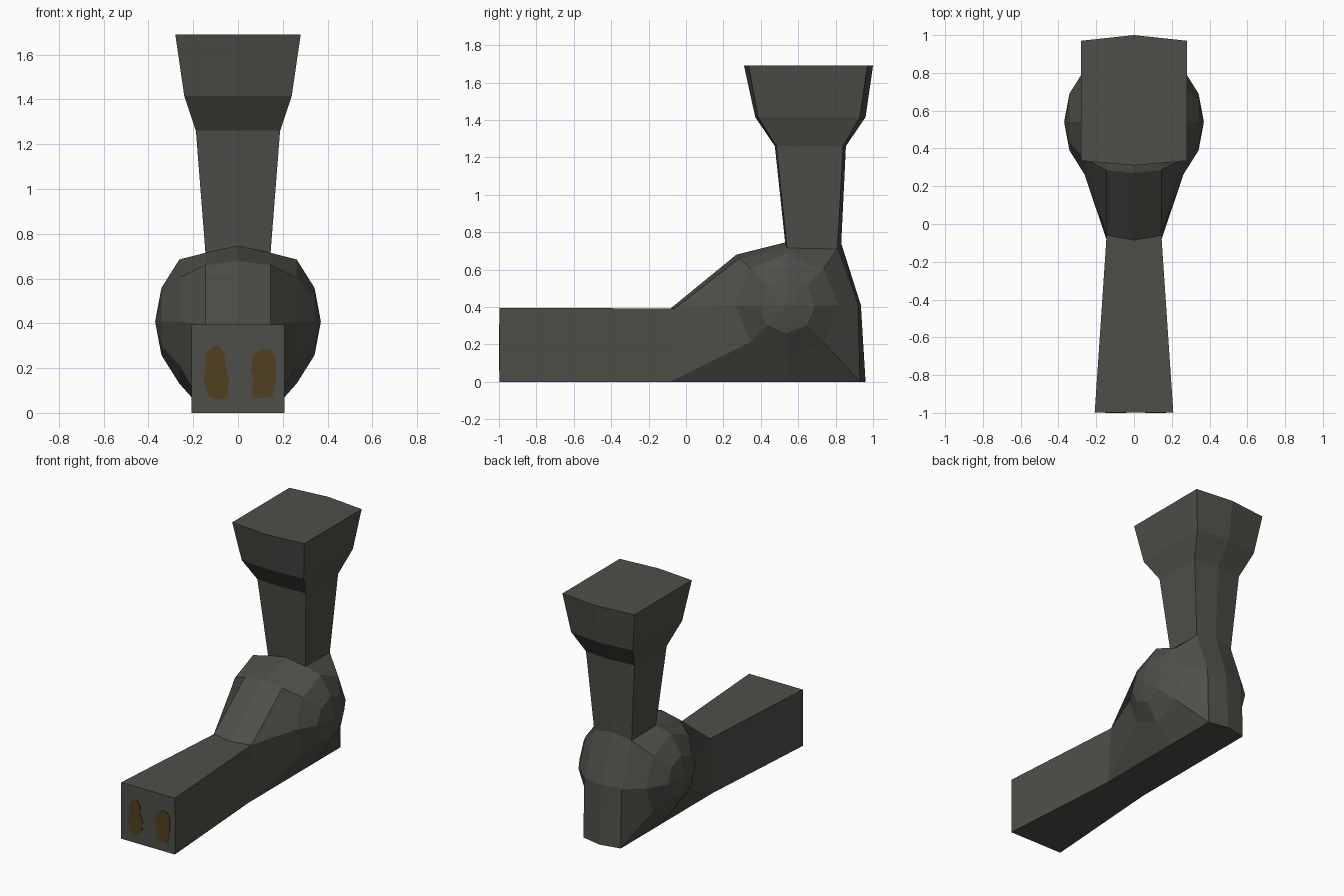
import bpy, bmesh, math

if "Cube" in bpy.data.objects:
    bpy.data.objects.remove(bpy.data.objects["Cube"])


def material(name, rgb):
    m = bpy.data.materials.new(name)
    m.diffuse_color = (*rgb, 1)
    m.use_nodes = True
    m.node_tree.nodes["Principled BSDF"].inputs["Base Color"].default_value = m.diffuse_color
    return m


GREY = material("dark warm grey", (0.076, 0.076, 0.066))
BROWN = material("nostril brown", (0.082, 0.051, 0.015))


def make(name, bm, mat, fix=True):
    if fix:
        bmesh.ops.recalc_face_normals(bm, faces=bm.faces)
    me = bpy.data.meshes.new(name)
    bm.to_mesh(me)
    bm.free()
    me.materials.append(mat)
    ob = bpy.data.objects.new(name, me)
    bpy.context.collection.objects.link(ob)
    return ob


def bridge(bm, a, b):
    n = len(a)
    return [bm.faces.new((a[i], a[(i + 1) % n], b[(i + 1) % n], b[i])) for i in range(n)]


# Body: one loft from snout to skull, loops run round the x axis
# loop order: brow, forehead, crown, nape, back, heel, belly, jaw
mid = [(-0.085, 0.39), (0.27, 0.68), (0.53, 0.745), (0.83, 0.74),
       (0.935, 0.41), (0.96, 0), (0.54, 0), (-0.09, 0)]
side = [(-0.06, 0.392), (0.285, 0.66), (0.54, 0.715), (0.81, 0.71),
        (0.92, 0.41), (0.93, 0), (0.54, 0), (-0.085, 0)]


def ring(r):
    return [(0.54 + r * math.cos(math.pi - i * math.pi / 4),
             0.408 + r * math.sin(math.pi - i * math.pi / 4)) for i in range(8)]


bm = bmesh.new()
centre = [bm.verts.new((0, y, z)) for y, z in mid]
front = [bm.verts.new((0, -0.997, z)) for z in (0.395, 0)]
for s in (1, -1):
    # skull bulge
    last = centre
    for x, pts in ((0.145, side), (0.262, ring(0.277)), (0.342, ring(0.15))):
        loop = [bm.verts.new((s * x, y, z)) for y, z in pts]
        faces = bridge(bm, last, loop)
        if last is centre:
            edge = loop
            # open where the snout (jaw-brow) and neck (crown-nape) join
            bmesh.ops.delete(bm, geom=[faces[7], faces[2]], context='FACES_ONLY')
        last = loop
    pole = bm.verts.new((s * 0.37, 0.54, 0.408))
    for i in range(8):
        bm.faces.new((last[i], last[(i + 1) % 8], pole))
    # snout
    top, low = [bm.verts.new((s * 0.208, -0.997, z)) for z in (0.395, 0)]
    bm.faces.new((front[0], front[1], low, top))
    bm.faces.new((top, low, edge[7], edge[0]))
    bm.faces.new((front[0], top, edge[0], centre[0]))
    bm.faces.new((front[1], centre[7], edge[7], low))
    # flared neck: front mid, front edge, back edge, back mid at each level
    prev = [centre[2], edge[2], edge[3], centre[3]]
    for x, z, f0, f1, b1, b0 in ((0.188, 1.26, 0.475, 0.483, 0.84, 0.855),
                                 (0.24, 1.415, 0.37, 0.385, 0.93, 0.96),
                                 (0.28, 1.69, 0.31, 0.335, 0.97, 1.0)):
        row = [bm.verts.new(p) for p in ((0, f0, z), (s * x, f1, z), (s * x, b1, z), (0, b0, z))]
        for i in range(3):
            bm.faces.new((prev[i], prev[i + 1], row[i + 1], row[i]))
        prev = row
    bm.faces.new(prev)
bmesh.ops.remove_doubles(bm, verts=bm.verts, dist=0.0005)
make("body", bm, GREY)

# Nostrils: thin painted plates on the snout end
left = [(-.12, .29), (-.10, .305), (-.08, .298), (-.06, .26), (-.056, .21), (-.04, .16),
        (-.046, .08), (-.07, .063), (-.10, .06), (-.135, .08), (-.153, .14), (-.143, .2), (-.147, .26)]
right = [(.12, .285), (.15, .28), (.17, .24), (.17, .15), (.153, .07), (.08, .065),
         (.06, .09), (.07, .14), (.057, .18), (.065, .25), (.085, .272)]
for name, pts in (("left_nostril", left), ("right_nostril", right[::-1])):
    bm = bmesh.new()
    outer = [bm.verts.new((x, -1.0, z)) for x, z in pts]
    inner = [bm.verts.new((x, -0.996, z)) for x, z in pts]
    bm.faces.new(outer)
    bridge(bm, outer, inner)
    bm.faces.new(inner)
    make(name, bm, BROWN)
